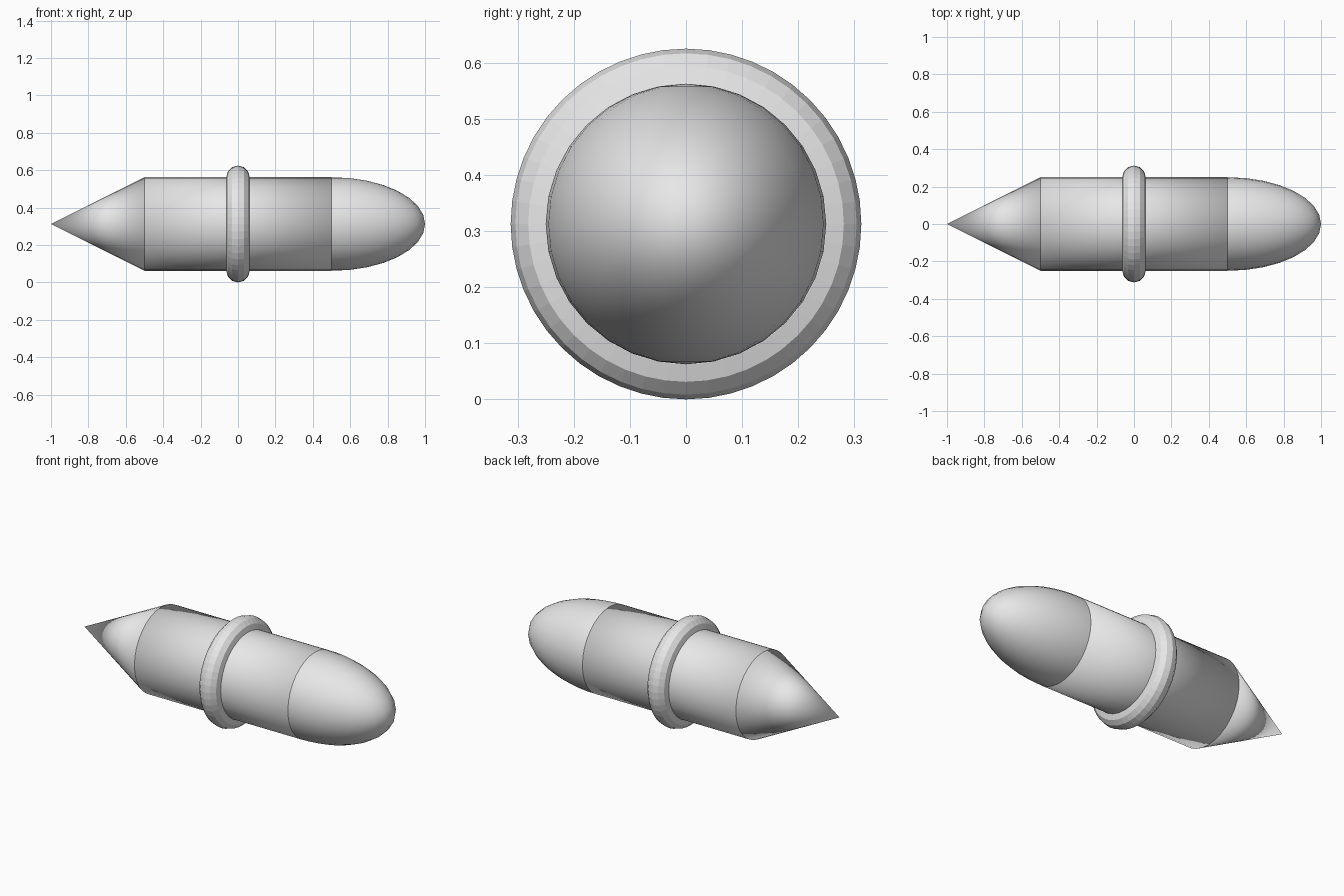
import bpy
import math

cube = bpy.data.objects.get("Cube")
if cube:
    bpy.data.objects.remove(cube, do_unlink=True)

RADIUS = 0.25
RIM = 0.0625
AXIS_Z = RADIUS + RIM
QUARTER = math.pi / 2

grey = bpy.data.materials.new("light_grey")
grey.use_nodes = True
grey.diffuse_color = (0.8, 0.8, 0.8, 1)
grey.node_tree.nodes["Principled BSDF"].inputs["Base Color"].default_value = (0.8, 0.8, 0.8, 1)


def finish(name, smooth=True):
    """Name, colour and shade the part just added."""
    part = bpy.context.object
    part.name = name
    part.data.materials.append(grey)
    if smooth:
        bpy.ops.object.shade_smooth()
    return part


# Straight barrel along x
bpy.ops.mesh.primitive_cylinder_add(vertices=32, radius=RADIUS, depth=1,
                                    location=(0, 0, AXIS_Z), rotation=(0, QUARTER, 0))
finish("body")

# Rounded nose, a stretched sphere half sunk into the barrel
bpy.ops.mesh.primitive_uv_sphere_add(segments=32, ring_count=16, radius=RADIUS,
                                     location=(0.5, 0, AXIS_Z))
finish("rounded_nose").scale.x = 2

# Pointed tail
bpy.ops.mesh.primitive_cone_add(vertices=32, radius1=RADIUS, radius2=0, depth=0.5,
                                location=(-0.75, 0, AXIS_Z), rotation=(0, -QUARTER, 0))
finish("pointed_tail")

# Faceted ring around the middle
bpy.ops.mesh.primitive_torus_add(major_radius=RADIUS, minor_radius=RIM,
                                 major_segments=48, minor_segments=12,
                                 location=(0, 0, AXIS_Z), rotation=(0, QUARTER, 0))
finish("middle_ring", smooth=False)
